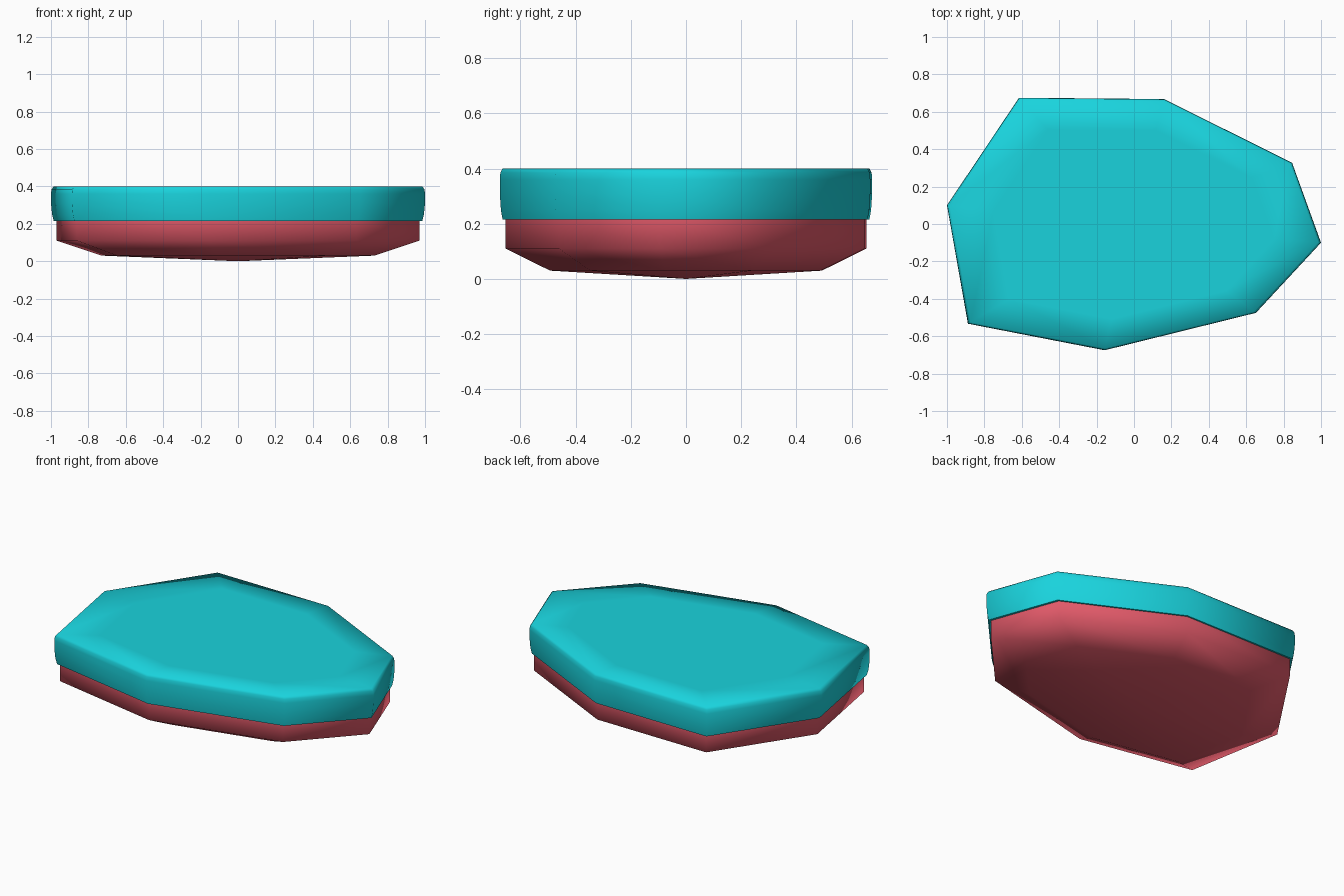
import bpy, bmesh, math

if "Cube" in bpy.data.objects:
    bpy.data.objects.remove(bpy.data.objects["Cube"])

# Irregular eight-sided outline shared by both parts
OUTLINE = [(-0.615, 0.675), (0.16, 0.668), (0.845, 0.328), (1.0, -0.10),
           (0.652, -0.475), (-0.157, -0.675), (-0.888, -0.533), (-1.0, 0.10)]


def lofted(name, profile, color, sharp):
    """Stack scaled outlines; profile is (scale, z), closed by a point at each end."""
    bm = bmesh.new()
    rings = []
    for s, z in profile:
        if s == 0:
            rings.append([bm.verts.new((0, 0, z))])
        else:
            rings.append([bm.verts.new((x * s, y * s, z)) for x, y in OUTLINE])
    n = len(OUTLINE)
    for a, b in zip(rings, rings[1:]):
        for i in range(n):
            j = (i + 1) % n
            if len(a) == 1:
                bm.faces.new((a[0], b[i], b[j]))
            elif len(b) == 1:
                bm.faces.new((a[i], a[j], b[0]))
            else:
                bm.faces.new((a[i], a[j], b[j], b[i]))
    bmesh.ops.recalc_face_normals(bm, faces=bm.faces)
    me = bpy.data.meshes.new(name)
    bm.to_mesh(me)
    bm.free()
    ob = bpy.data.objects.new(name, me)
    bpy.context.collection.objects.link(ob)
    mat = bpy.data.materials.new(name + "_color")
    mat.diffuse_color = color
    mat.use_nodes = True
    mat.node_tree.nodes["Principled BSDF"].inputs["Base Color"].default_value = mat.diffuse_color
    me.materials.append(mat)
    bpy.ops.object.select_all(action='DESELECT')
    ob.select_set(True)
    bpy.context.view_layer.objects.active = ob
    bpy.ops.object.shade_smooth_by_angle(angle=math.radians(sharp))
    return ob


# Red underside: upright wall, chamfer, shallow pointed bottom
lofted("lower_body", [(0, 0.0), (0.73, 0.03), (0.97, 0.11), (0.97, 0.22), (0, 0.22)],
       (0.75, 0.10, 0.14, 1), 75)

# Teal lid: slightly bulging wall with a small rounded top edge
lofted("upper_lid", [(0, 0.215), (0.985, 0.215), (0.994, 0.25), (1.0, 0.31), (1.0, 0.36),
                     (0.997, 0.385), (0.985, 0.40), (0.75, 0.40), (0, 0.40)],
       (0.01, 0.65, 0.72, 1), 75)
